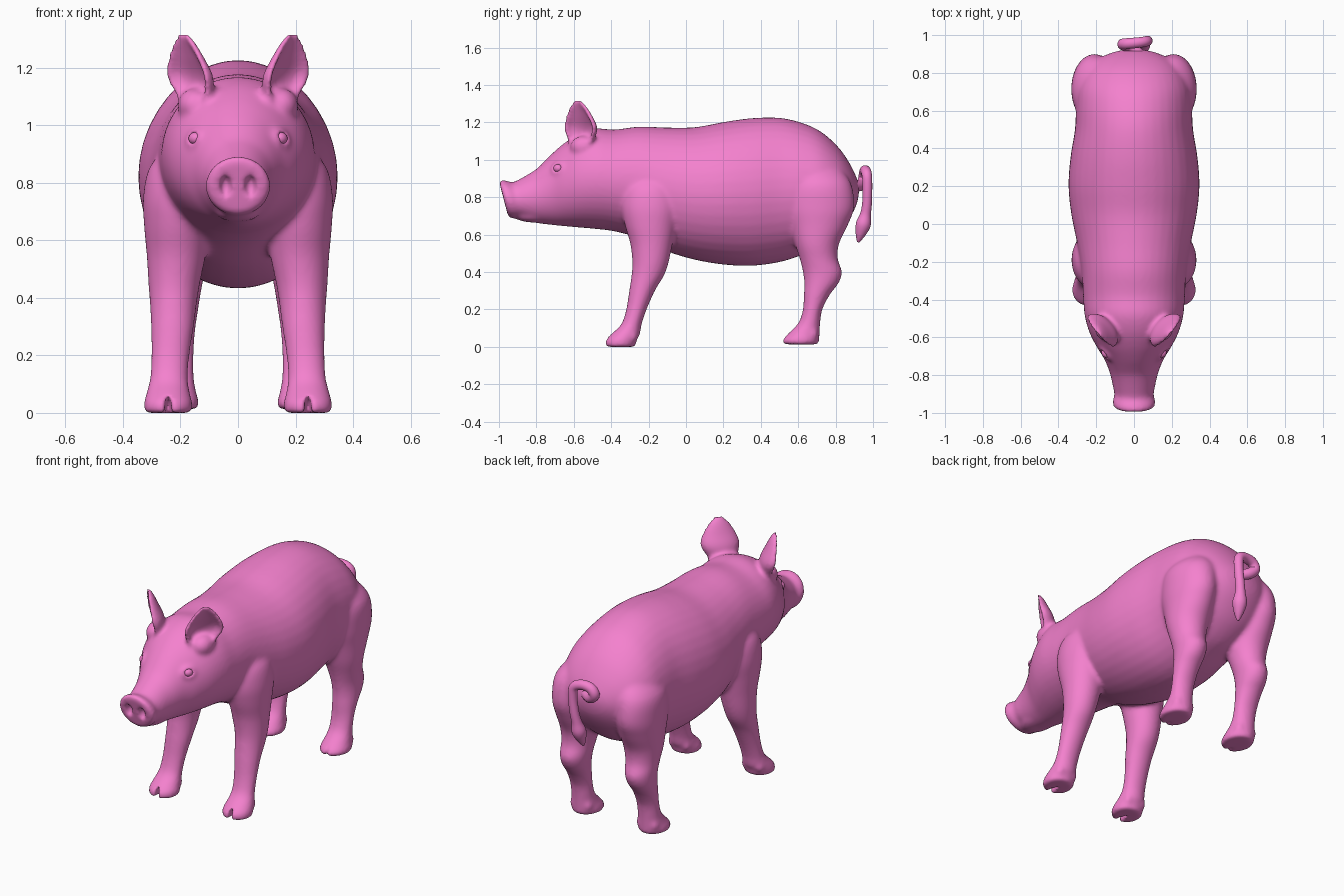
import bpy, bmesh, math
from mathutils import Vector, Matrix

if "Cube" in bpy.data.objects:
    bpy.data.objects.remove(bpy.data.objects["Cube"])

pink = bpy.data.materials.new("pink_skin")
pink.diffuse_color = (0.91, 0.22, 0.62, 1)
pink.use_nodes = True
pink.node_tree.nodes["Principled BSDF"].inputs["Base Color"].default_value = pink.diffuse_color


def dense(rows, n=4):
    """Catmull-Rom interpolation of section rows."""
    out = []
    for i in range(len(rows) - 1):
        p = [rows[max(0, min(len(rows) - 1, i + k))] for k in (-1, 0, 1, 2)]
        for s in range(n):
            t = s / n
            out.append([0.5 * (2 * b + (c - a) * t + (2 * a - 5 * b + 4 * c - d) * t * t
                               + (3 * b - a - 3 * c + d) * t ** 3) for a, b, c, d in zip(*p)])
    return out + [list(rows[-1])]


def loft(bm, rings):
    """Skin a list of equal-length point rings and cap both ends."""
    vs = [[bm.verts.new(p) for p in r] for r in rings]
    n = len(vs[0])
    for a, b in zip(vs, vs[1:]):
        for i in range(n):
            j = (i + 1) % n
            bm.faces.new((a[i], a[j], b[j], b[i]))
    bm.faces.new(vs[0])
    bm.faces.new(vs[-1])


def ellipsoid(bm, centre, radii, normal=None):
    rot = Vector(normal).to_track_quat('Z', 'Y').to_matrix().to_4x4() if normal else Matrix()
    bmesh.ops.create_uvsphere(bm, u_segments=24, v_segments=16, radius=1,
                              matrix=Matrix.Translation(centre) @ rot @ Matrix.Diagonal((*radii, 1)))


def make(name, bm):
    bmesh.ops.recalc_face_normals(bm, faces=bm.faces)
    me = bpy.data.meshes.new(name)
    bm.to_mesh(me)
    bm.free()
    for f in me.polygons:
        f.use_smooth = True
    me.materials.append(pink)
    ob = bpy.data.objects.new(name, me)
    bpy.context.collection.objects.link(ob)
    return ob


ANG = [2 * math.pi * i / 40 for i in range(40)]
bm, cut, eyes = bmesh.new(), bmesh.new(), bmesh.new()

# Torso and head: y, top z, bottom z, half width
trunk = [(-.975, .883, .697, .10), (-.96, .894, .687, .112), (-.93, .888, .688, .112),
         (-.905, .88, .69, .103), (-.87, .897, .677, .11), (-.8, .95, .662, .125),
         (-.72, 1.03, .652, .155), (-.65, 1.09, .645, .198), (-.57, 1.14, .638, .238),
         (-.48, 1.168, .63, .262), (-.38, 1.162, .617, .27), (-.25, 1.178, .58, .278),
         (-.1, 1.173, .51, .302), (.05, 1.175, .465, .332), (.2, 1.202, .44, .347),
         (.35, 1.223, .433, .337), (.5, 1.225, .453, .313), (.62, 1.198, .49, .307),
         (.72, 1.152, .53, .297), (.81, 1.073, .6, .257), (.87, .99, .68, .195),
         (.91, .91, .755, .11), (.925, .86, .82, .03)]
rings = []
for y, top, bot, w in dense(trunk):
    c, h = (top + bot) / 2, (top - bot) / 2
    tilt = .26 * max(0, min(1, (-.8 - y) / .1))
    rings.append([(w * math.cos(a), y - tilt * h * math.sin(a), c + h * math.sin(a)) for a in ANG])
loft(bm, rings)

# Lower jaw
ellipsoid(bm, (0, -.80, .697), (.078, .118, .033))

# Legs: z, centre x, centre y, radius x, radius y
front = [(.92, .19, -.19, .06, .08), (.85, .2, -.19, .11, .14), (.75, .213, -.19, .117, .155),
         (.65, .215, -.19, .112, .137), (.55, .215, -.185, .103, .113), (.45, .222, -.19, .09, .097),
         (.38, .225, -.205, .082, .087), (.3, .228, -.235, .075, .069), (.2, .235, -.265, .067, .055),
         (.12, .24, -.292, .067, .055), (.07, .243, -.322, .076, .077), (.035, .243, -.348, .085, .085),
         (0, .243, -.352, .083, .082)]
hind = [(.98, .17, .7, .06, .1), (.88, .2, .71, .12, .17), (.75, .21, .715, .122, .185),
        (.65, .21, .71, .116, .155), (.55, .21, .7, .108, .118), (.47, .212, .71, .093, .102),
        (.4, .215, .73, .083, .105), (.34, .218, .724, .077, .092), (.28, .22, .7, .071, .07),
        (.2, .22, .677, .067, .052), (.13, .22, .66, .067, .058), (.08, .22, .635, .073, .08),
        (.04, .22, .614, .084, .099), (.013, .22, .612, .083, .097)]
# Ears: z, centre x, centre y, half width, depth
ear = [(1.05, .145, -.565, .06, .05), (1.11, .158, -.565, .09, .06), (1.17, .172, -.565, .112, .064),
       (1.23, .184, -.573, .092, .05), (1.285, .192, -.58, .058, .036), (1.322, .195, -.584, .022, .02)]
opening, side = Vector((.75, -.65, 0)), Vector((.65, .75, 0))
ARC = [math.radians(-105 + 15 * i) for i in range(15)]

for s in (1, -1):
    for leg in (front, hind):
        loft(bm, [[(s * (cx + rx * math.cos(a)), cy + ry * math.sin(a), z) for a in ANG]
                  for z, cx, cy, rx, ry in dense(leg)])
        z, cx, cy, rx, ry = leg[-1]
        # Dew claws and the cleft between the toes
        for k in (-1, 1):
            ellipsoid(bm, (s * (cx + k * .045), cy + .065, z + .055), (.026, .028, .03))
        ellipsoid(cut, (s * cx, cy - ry, z + .01), (.012, .09, .055))

    # Cupped ear with a thick base
    rings = []
    for z, cx, cy, w, d in dense(ear):
        c, ring = Vector((cx, cy, z)), []
        wi, di = max(w - .024, .4 * w), max(d - .026, .25 * d)
        for arc, u, v in ((ARC, w, d), (ARC[::-1], wi, di)):
            ring += [c + side * u * math.sin(a) - opening * v * math.cos(a) for a in arc]
        rings.append([(s * p.x, p.y, p.z) for p in ring])
    loft(bm, rings)
    ellipsoid(bm, (s * .15, -.545, 1.07), (.06, .075, .06))

    # Eyelids, eye sockets, eyeballs and nostrils
    n = Vector((s * .8, -.55, .25)).normalized()
    e = Vector((s * .15, -.685, .955))
    ellipsoid(bm, e, (.046, .037, .02), n)
    ellipsoid(cut, e + n * .012, (.026, .022, .022), n)
    ellipsoid(eyes, e + n * .001, (.025, .021, .019), n)
    ellipsoid(cut, (s * .043, -.985, .785), (.023, .04, .043))

# Fuse the parts into one skin, carve the details, then soften
body = make("pig_body", bm)
cutter = make("detail_cutter", cut)
cutter.hide_render = True
make("eyeballs", eyes)


def modifier(kind, **settings):
    m = body.modifiers.new(kind.lower(), kind)
    for k, v in settings.items():
        setattr(m, k, v)


modifier('REMESH', mode='VOXEL', voxel_size=.01, use_smooth_shade=True)
modifier('SMOOTH', factor=.5, iterations=10)
modifier('BOOLEAN', operation='DIFFERENCE', object=cutter)
modifier('REMESH', mode='VOXEL', voxel_size=.009, use_smooth_shade=True)
modifier('SMOOTH', factor=.5, iterations=4)
bpy.context.view_layer.objects.active = body
for m in list(body.modifiers):
    bpy.ops.object.modifier_apply(modifier=m.name)
bpy.data.objects.remove(cutter)

# Curly tail: x, y, z, radius
tail = [(.04, .89, .86, .03), (-.02, .935, .865, .03), (-.058, .95, .9, .03), (-.035, .955, .935, .029),
        (.02, .96, .942, .028), (.065, .967, .92, .027), (.072, .97, .86, .026), (.062, .968, .77, .026),
        (.052, .96, .71, .029), (.046, .948, .655, .04), (.04, .932, .6, .026), (.035, .92, .56, .006)]
tb, rings, path = bmesh.new(), [], dense(tail, 5)
ref = Vector((0, 0, 1))
for i, (x, y, z, r) in enumerate(path):
    a, b = Vector(path[max(i - 1, 0)][:3]), Vector(path[min(i + 1, len(path) - 1)][:3])
    t = (b - a).normalized()
    ref = (ref - t * ref.dot(t)).normalized()
    q = t.cross(ref)
    rings.append([Vector((x, y, z)) + r * (ref * math.cos(g) + q * math.sin(g)) for g in ANG[::2]])
loft(tb, rings)
make("curly_tail", tb)
